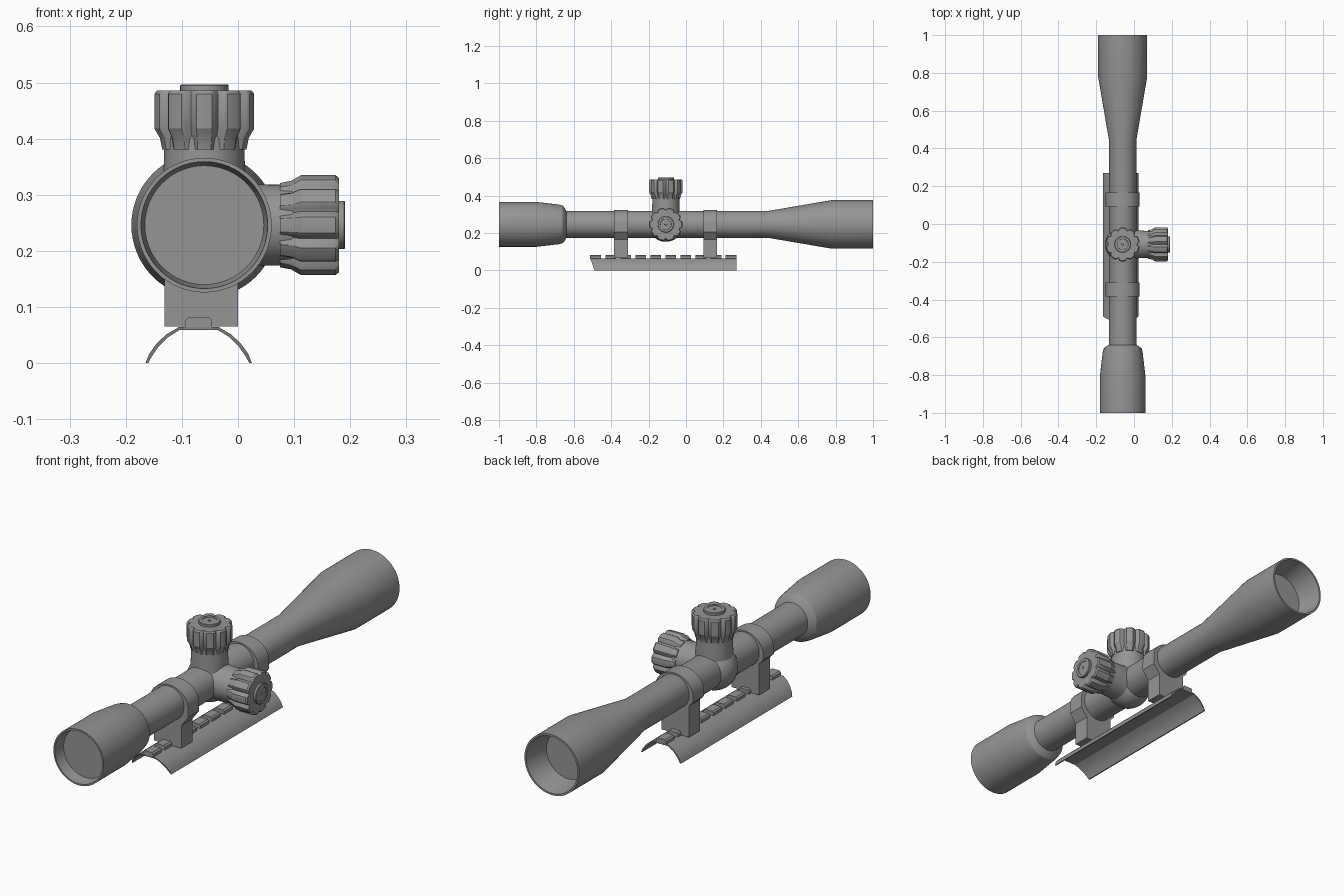
import bpy, bmesh
from math import sin, cos, pi, radians
from mathutils import Matrix, Vector

cube = bpy.data.objects.get("Cube")
if cube:
    bpy.data.objects.remove(cube)

grey = bpy.data.materials.new("gunmetal_grey")
grey.use_nodes = True
COLOR = (0.3, 0.3, 0.3, 1)
grey.diffuse_color = COLOR
grey.node_tree.nodes["Principled BSDF"].inputs["Base Color"].default_value = COLOR

AX, AZ = -0.06, 0.246      # optical axis
TURRET_Y = -0.108
ALONG_Y = Matrix.Rotation(-pi / 2, 4, 'X')
ALONG_X = Matrix.Rotation(pi / 2, 4, 'Y')


def finish(name, bm, matrix=Matrix(), angle=30):
    bmesh.ops.transform(bm, matrix=matrix, verts=bm.verts)
    bmesh.ops.recalc_face_normals(bm, faces=bm.faces)
    mesh = bpy.data.meshes.new(name)
    bm.to_mesh(mesh)
    bm.free()
    mesh.materials.append(grey)
    ob = bpy.data.objects.new(name, mesh)
    bpy.context.collection.objects.link(ob)
    bpy.ops.object.select_all(action='DESELECT')
    ob.select_set(True)
    bpy.context.view_layer.objects.active = ob
    bpy.ops.object.shade_smooth_by_angle(angle=radians(angle))
    return ob


def lathe(name, profile, matrix, segments=64, shape=None):
    """Revolve (height, radius) points about z and cap both ends."""
    bm = bmesh.new()
    rings = []
    for h, r in profile:
        ring = []
        for i in range(segments):
            a = 2 * pi * i / segments
            rad = r * shape(a, h) if shape else r
            ring.append(bm.verts.new((rad * cos(a), rad * sin(a), h)))
        rings.append(ring)
    for low, high in zip(rings, rings[1:]):
        for i in range(segments):
            j = (i + 1) % segments
            bm.faces.new((low[i], low[j], high[j], high[i]))
    bm.faces.new(rings[0])
    bm.faces.new(rings[-1])
    return finish(name, bm, matrix)


def extrude_y(name, outline, y0, y1, slant=0.0):
    """Extrude an (x, z) outline along y; slant leans the front end."""
    bm = bmesh.new()
    front = [bm.verts.new((x, y0 - slant * z, z)) for x, z in outline]
    back = [bm.verts.new((x, y1, z)) for x, z in outline]
    n = len(outline)
    for i in range(n):
        j = (i + 1) % n
        bm.faces.new((front[i], front[j], back[j], back[i]))
    bm.faces.new(front)
    bm.faces.new(back)
    return finish(name, bm)


# Main body: eyepiece, tube and objective bell with recessed lenses
axis = Matrix.Translation((AX, 0, AZ)) @ ALONG_Y
lathe("scope_body", [
    (-0.95, 0.106), (-0.985, 0.112), (-1.0, 0.113), (-1.0, 0.12),
    (-0.8, 0.12), (-0.68, 0.106), (-0.66, 0.101), (-0.648, 0.088),
    (-0.64, 0.072), (0.44, 0.072), (0.78, 0.13), (1.0, 0.13),
    (1.0, 0.122), (0.89, 0.102)], axis)

# Rounded saddle that joins the turrets to the tube
bm = bmesh.new()
bmesh.ops.create_uvsphere(bm, u_segments=40, v_segments=24, radius=0.093)
finish("turret_saddle", bm, Matrix.Translation((AX, TURRET_Y, AZ)))


# Fluted adjustment turrets
def flutes(a, h):
    groove = max(0.0, cos(10 * a)) ** 2
    return 1 - 0.13 * groove


def turret(prefix, rotation):
    place = Matrix.Translation((AX, TURRET_Y, AZ)) @ rotation
    lathe(prefix + "_turret_base", [(0.05, 0.075), (0.115, 0.072), (0.16, 0.072)], place)
    lathe(prefix + "_turret_knob", [
        (0.135, 0.076), (0.155, 0.08), (0.172, 0.09), (0.234, 0.09),
        (0.24, 0.085)], place, 120, flutes)
    lathe(prefix + "_turret_cap", [
        (0.235, 0.043), (0.249, 0.043), (0.251, 0.041), (0.251, 0.03),
        (0.249, 0.029), (0.249, 0.006), (0.246, 0.005)], place, 40)


turret("top", Matrix())
turret("side", ALONG_X)

# Mount rings: rounded top, straight left leg, chamfered right side
arch = [(AX + 0.09 * cos(a), AZ + 0.078 * sin(a))
        for a in [pi * i / 20 for i in range(21)]]
mount = arch + [(-0.15, 0.22), (-0.131, 0.2), (-0.131, 0.065),
                (0.0, 0.065), (0.0, 0.165), (0.03, 0.205)]
for label, y in (("front", -0.347), ("rear", 0.13)):
    extrude_y(label + "_mount_ring", mount, y - 0.037, y + 0.037)

# Thin arched rail
RX = -0.07
half = [(0.095, 0.0), (0.088, 0.017), (0.075, 0.035), (0.058, 0.051), (0.036, 0.064)]
outer = [(RX - x, z) for x, z in half] + [(RX + x, z) for x, z in reversed(half)]
inner = [(RX + (x - RX) * 0.95, max(0, z - 0.005)) for x, z in reversed(outer)]
extrude_y("rail_shell", outer + inner, -0.488, 0.27, 0.38)

# Row of raised rail teeth
tooth = [(RX - 0.024, 0.062), (RX - 0.024, 0.076), (RX - 0.018, 0.082),
         (RX + 0.018, 0.082), (RX + 0.024, 0.076), (RX + 0.024, 0.062)]
for i in range(10):
    y = -0.512 + i * 0.0805
    extrude_y(f"rail_tooth_{i + 1}", tooth, y, y + 0.057)
